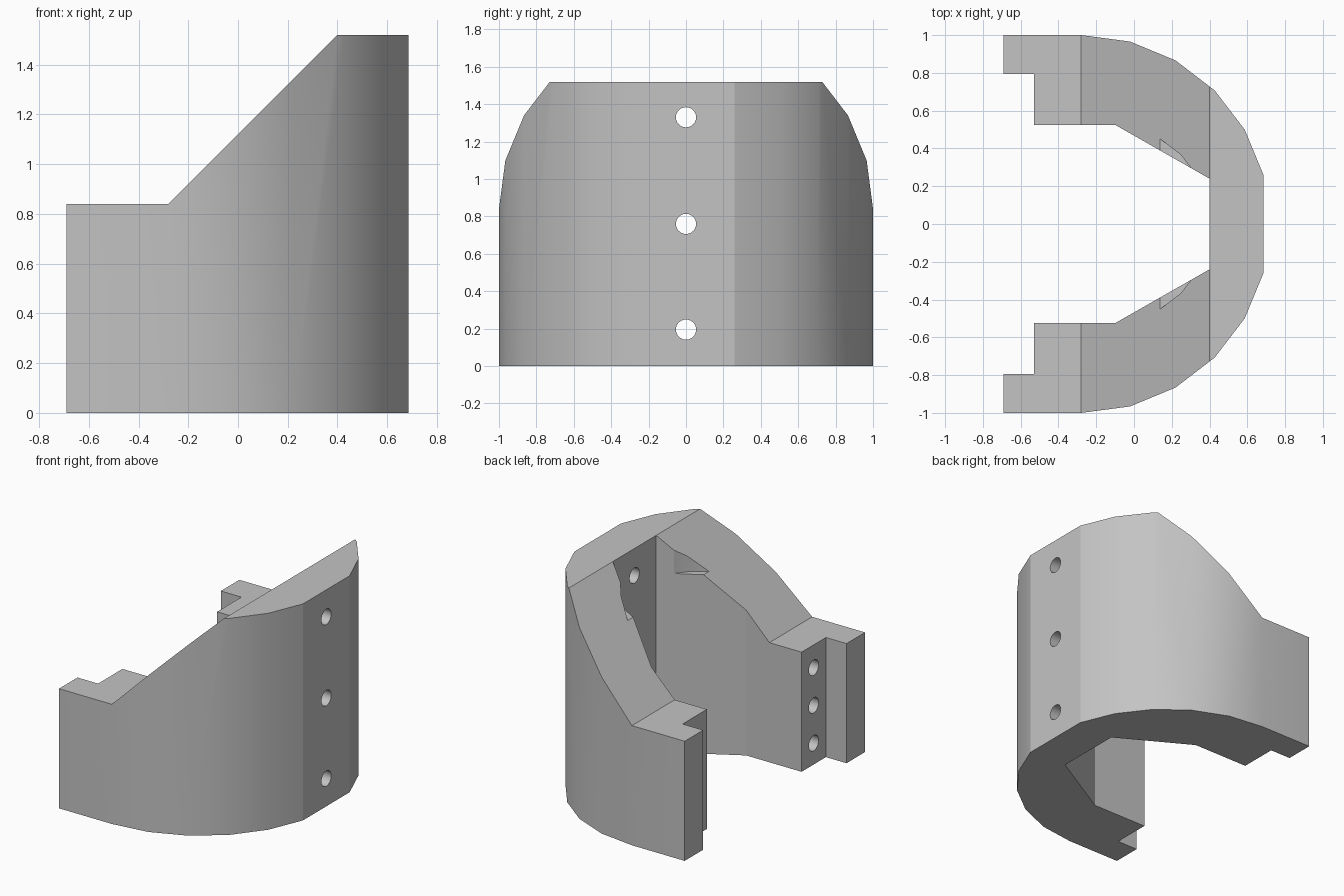
import bpy, bmesh
from math import sin, cos, radians, pi
from mathutils import Matrix, Vector

if "Cube" in bpy.data.objects:
    bpy.data.objects.remove(bpy.data.objects["Cube"], do_unlink=True)

HEIGHT = 1.52
LEG_HEIGHT = 0.84
ARC_X = -0.28          # centre of the outer arc


def new_object(name, bm):
    bmesh.ops.recalc_face_normals(bm, faces=bm.faces)
    mesh = bpy.data.meshes.new(name)
    bm.to_mesh(mesh)
    bm.free()
    obj = bpy.data.objects.new(name, mesh)
    bpy.context.collection.objects.link(obj)
    return obj


def prism(name, points, direction):
    """Extrude a closed planar outline along a direction."""
    bm = bmesh.new()
    face = bm.faces.new([bm.verts.new(p) for p in points])
    side = bmesh.ops.extrude_face_region(bm, geom=[face])["geom"]
    moved = [v for v in side if isinstance(v, bmesh.types.BMVert)]
    bmesh.ops.translate(bm, verts=moved, vec=Vector(direction))
    return new_object(name, bm)


def cylinder_x(name, x0, x1, y, z, radius):
    """Cylinder lying along x, used as a drill."""
    bm = bmesh.new()
    place = Matrix.Translation(((x0 + x1) / 2, y, z)) @ Matrix.Rotation(pi / 2, 4, 'Y')
    bmesh.ops.create_cone(bm, cap_ends=True, segments=24, radius1=radius,
                          radius2=radius, depth=x1 - x0, matrix=place)
    return new_object(name, bm)


def cut(target, cutter):
    cutter.hide_render = True
    mod = target.modifiers.new("cut", 'BOOLEAN')
    mod.operation = 'DIFFERENCE'
    mod.solver = 'EXACT'
    mod.object = cutter
    bpy.context.view_layer.objects.active = target
    bpy.ops.object.modifier_apply(modifier=mod.name)
    bpy.data.objects.remove(cutter, do_unlink=True)


# Horseshoe outline: faceted outer arc, tapered inside, stepped leg ends
half = [(ARC_X + cos(radians(a)), sin(radians(a))) for a in range(15, 91, 15)]
half += [(-0.69, 1), (-0.69, 0.795), (-0.53, 0.795), (-0.53, 0.525),
         (-0.1, 0.525), (0.4, 0.24)]
outline = half + [(x, -y) for x, y in reversed(half)]
bracket = prism("bracket", [(x, y, 0) for x, y in outline], (0, 0, HEIGHT))

# Sloping cut from the low legs up to the back wall
slope = [(-1, LEG_HEIGHT), (ARC_X, LEG_HEIGHT), (0.68, 1.8), (-1, 1.8)]
cut(bracket, prism("slope_cutter", [(x, -1.2, z) for x, z in slope], (0, 2.4, 0)))

# Shallow round recess near the top of the inner walls
ring = [(-0.12 + 0.519 * cos(radians(a)), 0.519 * sin(radians(a)), 1.257)
        for a in range(0, 360, 15)]
cut(bracket, prism("recess_cutter", ring, (0, 0, 0.6)))

# Through holes in the back wall
for z in (0.195, 0.76, 1.33):
    cut(bracket, cylinder_x("wall_drill", 0.3, 0.8, 0, z, 0.054))

# Blind holes in the leg ends
for side in (-1, 1):
    for z in (0.15, 0.415, 0.68):
        cut(bracket, cylinder_x("leg_drill", -0.6, -0.13, side * 0.66, z, 0.054))

# Plain grey finish
grey = bpy.data.materials.new("plain_grey")
grey.use_nodes = True
colour = (0.55, 0.55, 0.55, 1)
grey.diffuse_color = colour
grey.node_tree.nodes["Principled BSDF"].inputs["Base Color"].default_value = colour
bracket.data.materials.clear()
bracket.data.materials.append(grey)
for poly in bracket.data.polygons:
    poly.material_index = 0

bpy.ops.object.select_all(action='DESELECT')
bracket.select_set(True)
bpy.context.view_layer.objects.active = bracket
bpy.ops.object.shade_smooth_by_angle(angle=radians(20))
